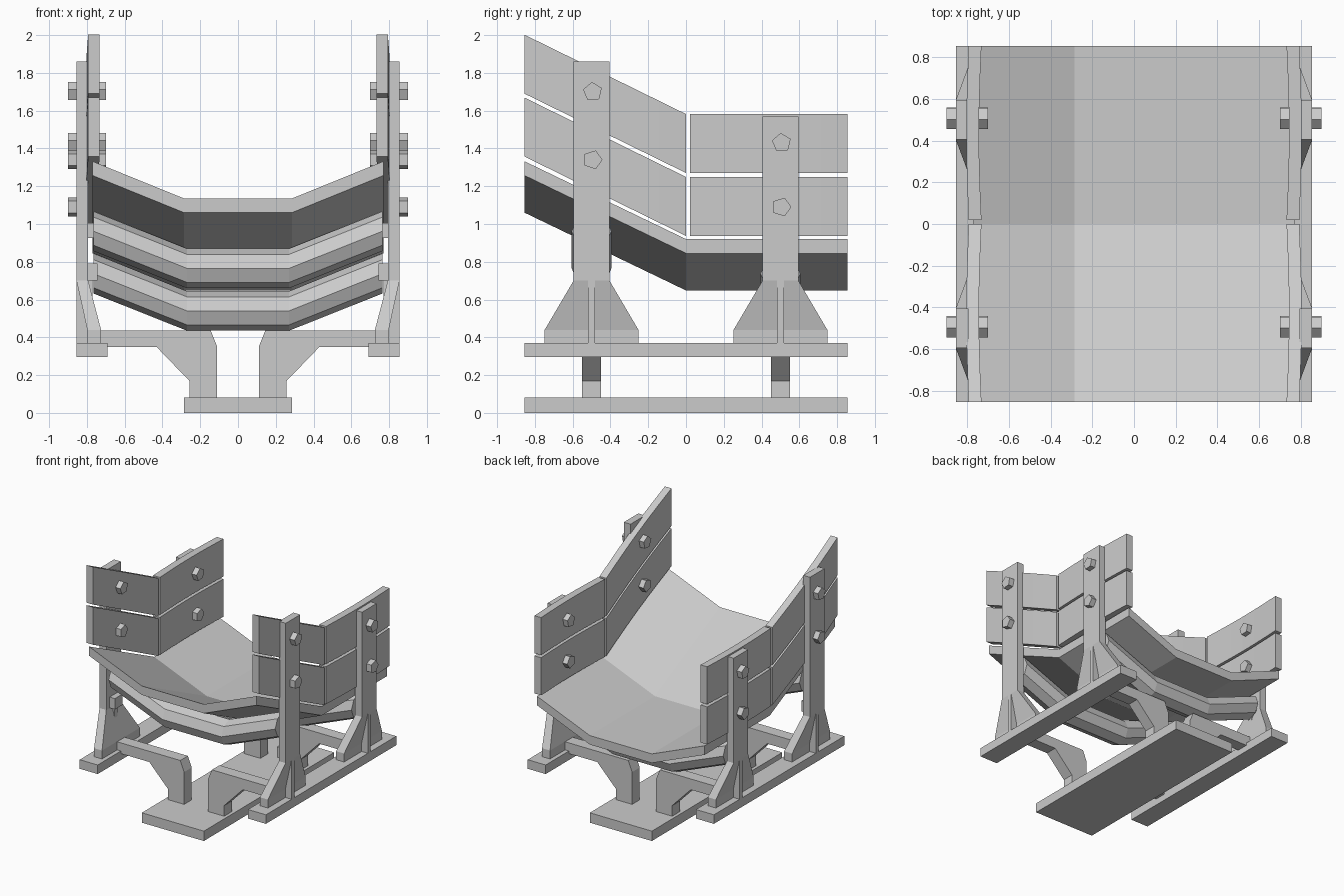
import bpy, math

if "Cube" in bpy.data.objects:
    bpy.data.objects.remove(bpy.data.objects["Cube"])

def mesh(name, verts, faces):
    me = bpy.data.meshes.new(name)
    me.from_pydata(verts, [], faces)
    import bmesh
    bm = bmesh.new()
    bm.from_mesh(me)
    bmesh.ops.recalc_face_normals(bm, faces=bm.faces)
    bm.to_mesh(me)
    bm.free()
    ob = bpy.data.objects.new(name, me)
    bpy.context.collection.objects.link(ob)
    return ob

def loft(name, rings):
    """Skin a list of equal-length closed rings and cap both ends."""
    n = len(rings[0])
    verts = [v for r in rings for v in r]
    faces = [(k*n + i, k*n + (i+1) % n, (k+1)*n + (i+1) % n, (k+1)*n + i)
             for k in range(len(rings) - 1) for i in range(n)]
    faces += [tuple(range(n)), tuple(range((len(rings)-1)*n, len(rings)*n))]
    return mesh(name, verts, faces)

def rect(x0, x1, y0, y1, z):
    return [(x0, y0, z), (x1, y0, z), (x1, y1, z), (x0, y1, z)]

def box(name, x0, x1, y0, y1, z0, z1):
    return loft(name, [rect(x0, x1, y0, y1, z0), rect(x0, x1, y0, y1, z1)])

def mirrored(ob):
    m = ob.modifiers.new("Mirror", 'MIRROR')
    m.use_mirror_merge = False
    return ob

# Base plate and side rails
box("base_plate", -0.285, 0.285, -0.855, 0.855, 0, 0.082)
mirrored(box("side_rail", 0.69, 0.855, -0.855, 0.855, 0.295, 0.37))

# Troughed belt: level at the back, climbing towards the front
def belt_ring(y, z):
    lower = [(-0.77, 0.197), (-0.285, 0), (0.285, 0), (0.77, 0.197)]
    return ([(x, y, z + h) for x, h in lower] +
            [(x, y, z + h + 0.075) for x, h in reversed(lower)])
loft("belt", [belt_ring(-0.855, 1.06), belt_ring(0, 0.648), belt_ring(0.855, 0.648)])

# Side boards with a slight outward bow
def board(name, y0, y1, z0, z1, height):
    rings = []
    for i in range(7):
        t = i / 6
        y, z = y0 + t*(y1 - y0), z0 + t*(z1 - z0)
        b = 0.012 * math.sin(math.pi * t)
        rings.append([(0.732 + b, y, z), (0.793 + b, y, z),
                      (0.793 + b, y, z + height), (0.732 + b, y, z + height)])
    mirrored(loft(name, rings))

for level, dz in (("lower", 0), ("upper", 0.333)):
    board("front_board_" + level, -0.855, 0, 1.357 + dz, 0.937 + dz, 0.312)
    board("back_board_" + level, 0.02, 0.855, 0.937 + dz, 0.937 + dz, 0.312)

arm_profile = [(0.11, 0.07), (0.258, 0.07), (0.258, 0.17), (0.43, 0.348),
               (0.74, 0.348), (0.74, 0.437), (0.145, 0.437), (0.11, 0.35)]

stations = (("front", -0.5, 1.86, 0.765, (1.34, 1.70)),
            ("back", 0.5, 1.57, 0.54, (1.09, 1.43)))
for tag, y, top, roller_z, bolt_zs in stations:
    # Bent arm carrying the side rail
    mirrored(loft(tag + "_arm", [[(x, y + s, z) for x, z in arm_profile]
                                 for s in (-0.05, 0.05)]))
    # Upright post and flared foot with outer rib
    mirrored(box(tag + "_post", 0.793, 0.855, y - 0.095, y + 0.095, 0.70, top))
    mirrored(loft(tag + "_foot", [
        rect(0.725, 0.798, y - 0.248, y + 0.248, 0.365),
        rect(0.725, 0.798, y - 0.248, y + 0.248, 0.44),
        rect(0.793, 0.855, y - 0.095, y + 0.095, 0.70)]))
    mirrored(box(tag + "_foot_rib", 0.77, 0.855, y - 0.018, y + 0.018, 0.365, 0.70))
    # Roller mounts
    mirrored(box(tag + "_roller_bracket", 0.745, 0.80, y - 0.05, y + 0.05, 0.70, 0.79))
    mirrored(box(tag + "_roller_pin", 0.75, 0.80, y - 0.04, y + 0.04,
                 roller_z + 0.16, roller_z + 0.24))
    # Eight-sided roller following the trough
    loft(tag + "_roller", [
        [(x, y + 0.105*math.cos(a*math.pi/4), roller_z + h + 0.105*math.sin(a*math.pi/4))
         for a in range(8)]
        for x, h in ((-0.765, 0.197), (-0.27, 0), (0.27, 0), (0.765, 0.197))])
    # Five-sided bolts through board and post
    for i, bz in enumerate(bolt_zs):
        mirrored(loft(f"{tag}_bolt_{i + 1}", [
            [(x, y + 0.006 + 0.052*math.cos(a*math.tau/5 + i*0.4),
              bz + 0.052*math.sin(a*math.tau/5 + i*0.4)) for a in range(5)]
            for x in (0.70, 0.90)]))
